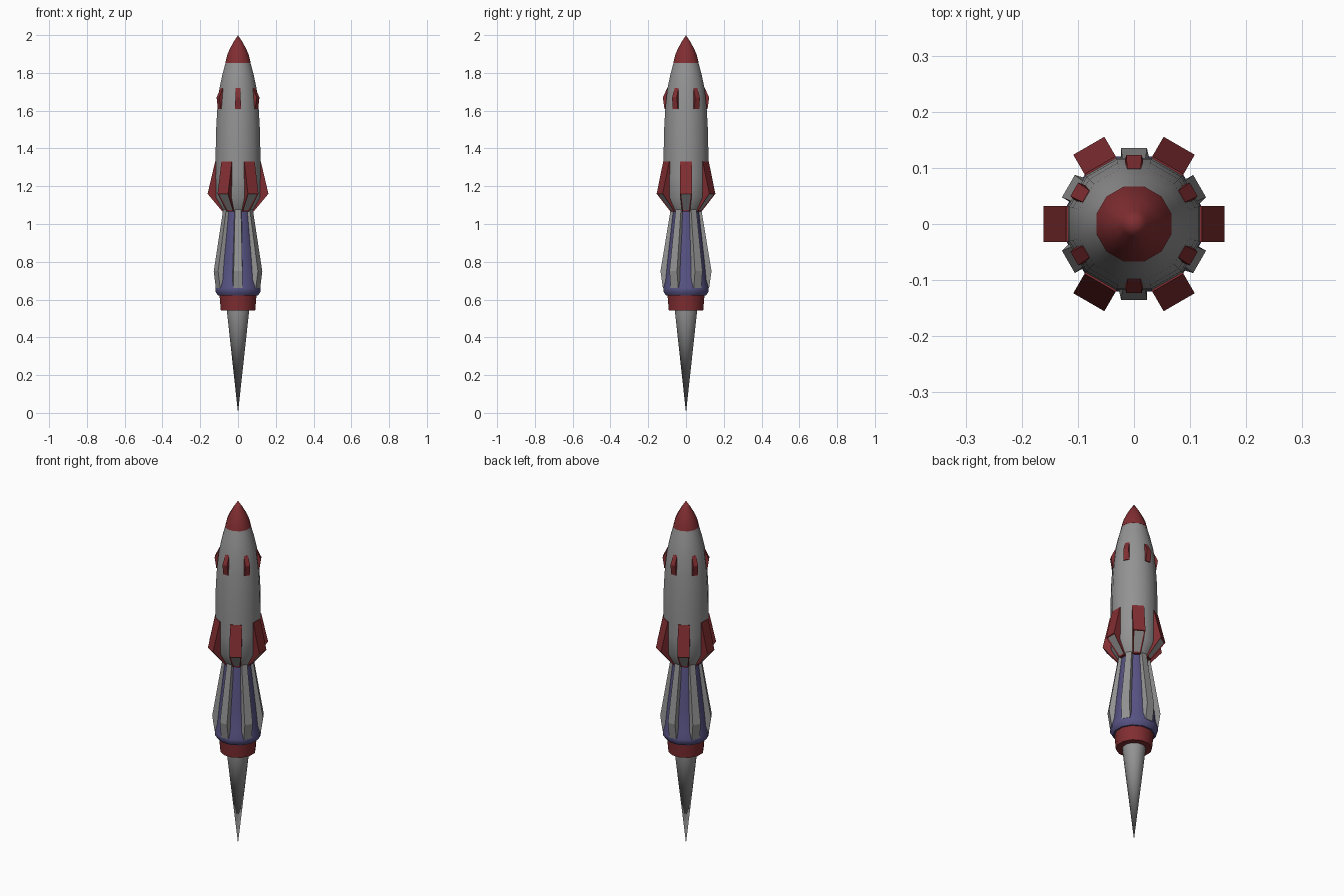
import bpy, bmesh
from math import cos, sin, pi, radians
from mathutils import Matrix

if "Cube" in bpy.data.objects:
    bpy.data.objects.remove(bpy.data.objects["Cube"])

SIDES = 12


def material(name, rgb):
    m = bpy.data.materials.new(name)
    m.diffuse_color = (*rgb, 1)
    m.use_nodes = True
    m.node_tree.nodes["Principled BSDF"].inputs["Base Color"].default_value = m.diffuse_color
    return m


RED = material("red", (0.22, 0.027, 0.031))
BLUE = material("blue", (0.095, 0.086, 0.23))
GREY = material("grey", (0.29, 0.29, 0.29))


def finish(name, bm, mats=(), smooth=False):
    bmesh.ops.recalc_face_normals(bm, faces=bm.faces)
    me = bpy.data.meshes.new(name)
    bm.to_mesh(me)
    bm.free()
    for m in mats:
        me.materials.append(m)
    ob = bpy.data.objects.new(name, me)
    bpy.context.collection.objects.link(ob)
    if smooth:
        bpy.ops.object.select_all(action='DESELECT')
        ob.select_set(True)
        bpy.context.view_layer.objects.active = ob
        bpy.ops.object.shade_smooth_by_angle(angle=radians(35))
    return ob


def lathe(name, profile, mats=()):
    """Revolve (radius, z) points; flat sides face the axes. Ends are capped."""
    bm = bmesh.new()
    rings = []
    for r, z in profile:
        if r == 0:
            rings.append([bm.verts.new((0, 0, z))] * SIDES)
            continue
        R = r / cos(pi / SIDES)
        rings.append([bm.verts.new((R * cos((i + .5) * 2 * pi / SIDES),
                                    R * sin((i + .5) * 2 * pi / SIDES), z))
                      for i in range(SIDES)])
    for a, b in zip(rings, rings[1:]):
        for i in range(SIDES):
            j = (i + 1) % SIDES
            bm.faces.new(list(dict.fromkeys((a[i], a[j], b[j], b[i]))))
    for ring, (r, _) in ((rings[0], profile[0]), (rings[-1], profile[-1])):
        if r > 0:
            bm.faces.new(ring)
    return finish(name, bm, mats, True)


def radial_parts(name, section, start, mats=(), inset_face=None):
    """Six copies of a block: section = (radius, z, half width) outline points."""
    for k in range(6):
        bm = bmesh.new()
        left = [bm.verts.new((r, -w, z)) for r, z, w in section]
        right = [bm.verts.new((r, w, z)) for r, z, w in section]
        n = len(section)
        bm.faces.new(left)
        bm.faces.new(right[::-1])
        strips = [bm.faces.new((left[i], right[i], right[(i + 1) % n], left[(i + 1) % n]))
                  for i in range(n)]
        bmesh.ops.recalc_face_normals(bm, faces=bm.faces)
        if inset_face is not None:
            f = strips[inset_face]
            bmesh.ops.inset_individual(bm, faces=[f], thickness=0.009, depth=-0.004)
            f.material_index = 1
        bm.transform(Matrix.Rotation(radians(start + 60 * k), 4, 'Z'))
        finish(f"{name}_{k + 1}", bm, mats)


# Main body
lathe("nose_cone", [(0, 2.0), (0.022, 1.966), (0.042, 1.93), (0.057, 1.895), (0.067, 1.853)], [RED])
lathe("hull", [(0.066, 1.854), (0.083, 1.79), (0.098, 1.72), (0.109, 1.62), (0.115, 1.52),
               (0.118, 1.40), (0.118, 1.25), (0.116, 1.14), (0.078, 1.07)], [GREY])
lathe("engine_skirt", [(0.066, 1.085), (0.078, 0.98), (0.096, 0.82), (0.108, 0.70),
                       (0.12, 0.66), (0.12, 0.642), (0.106, 0.622)], [BLUE])
lathe("nozzle_ring", [(0.099, 0.635), (0.091, 0.542)], [RED])

# Exhaust spike
lathe("exhaust_flame", [(0.06, 0.56), (0.059, 0.54), (0, 0)], [GREY])

# Ribs along the skirt
radial_parts("skirt_rib", [(0.05, 1.085, 0.02), (0.080, 1.085, 0.016), (0.135, 0.75, 0.023),
                           (0.122, 0.66, 0.023), (0.08, 0.66, 0.036)], 30, [GREY])

# Large fins with a grey panel on the underside
radial_parts("large_fin", [(0.09, 1.33, 0.032), (0.121, 1.33, 0.032), (0.161, 1.16, 0.032),
                           (0.083, 1.066, 0.021), (0.06, 1.066, 0.021)], 0, [RED, GREY], 2)

# Small upper fins
radial_parts("small_fin", [(0.07, 1.72, 0.012), (0.099, 1.72, 0.012), (0.123, 1.67, 0.014),
                           (0.114, 1.61, 0.016), (0.08, 1.61, 0.016)], 30, [RED])
